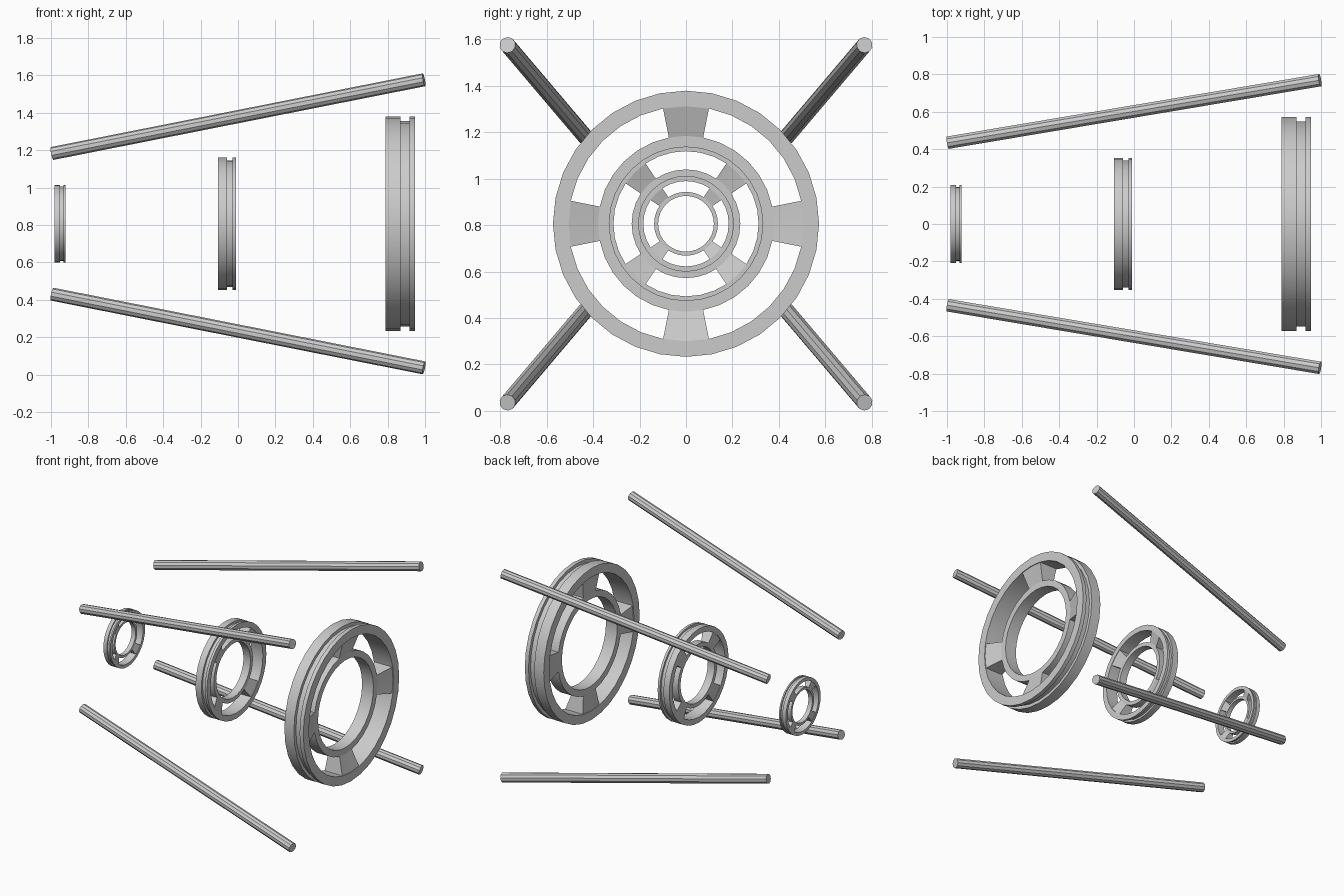
import bpy, bmesh, math
from mathutils import Vector

if "Cube" in bpy.data.objects:
    bpy.data.objects.remove(bpy.data.objects["Cube"])

CZ = 0.806      # height of the common axis
SEG = 32        # ring facets
W = 0.275       # ring width for unit radius


def finish(bm, name, smooth):
    bmesh.ops.recalc_face_normals(bm, faces=bm.faces[:])
    me = bpy.data.meshes.new(name)
    bm.to_mesh(me)
    bm.free()
    ob = bpy.data.objects.new(name, me)
    bpy.context.collection.objects.link(ob)
    if smooth:
        bpy.ops.object.select_all(action='DESELECT')
        ob.select_set(True)
        bpy.context.view_layer.objects.active = ob
        bpy.ops.object.shade_smooth_by_angle(angle=math.radians(20))
    return ob


def section(bm, profile, k):
    a = 2 * math.pi * k / SEG
    return [bm.verts.new((x, r * math.cos(a), r * math.sin(a))) for x, r in profile]


def revolve(bm, profile):
    loops = [section(bm, profile, k) for k in range(SEG)]
    n = len(profile)
    for k in range(SEG):
        a, b = loops[k], loops[(k + 1) % SEG]
        for i in range(n):
            j = (i + 1) % n
            bm.faces.new((a[i], a[j], b[j], b[i]))


def ring(name, x0, radius, turn):
    bm = bmesh.new()
    # grooved outer rim
    revolve(bm, [(0, 0.883), (0, 1), (0.138, 1), (0.138, 0.957), (0.222, 0.957),
                 (0.222, 1), (W, 1), (W, 0.883)])
    # recessed inner hub
    revolve(bm, [(0.03, 0.577), (0.03, 0.661), (W - 0.08, 0.661), (W - 0.08, 0.577)])
    # four dished spokes, each two facets wide
    spoke = [(0.03, 0.661), (0.01, 0.883), (W - 0.01, 0.883), (W - 0.08, 0.661)]
    for q in range(4):
        mid = q * SEG // 4 + turn
        loops = [section(bm, spoke, mid + d) for d in (-1, 0, 1)]
        for a, b in zip(loops, loops[1:]):
            bm.faces.new((a[0], a[1], b[1], b[0]))
            bm.faces.new((a[2], a[3], b[3], b[2]))
        bm.faces.new(loops[0])
        bm.faces.new(loops[2])
    for v in bm.verts:
        v.co = v.co * radius + Vector((x0, 0, CZ))
    finish(bm, name, True)


ring("large_ring", 0.789, 0.573, 0)
ring("middle_ring", -0.108, 0.354, SEG // 8)
ring("small_ring", -0.98, 0.208, SEG // 8)


# four flared guide rods
def rod(name, sy, sz):
    p = Vector((-0.994, sy * 0.435, CZ + sz * 0.376))
    q = Vector((0.994, sy * 0.769, CZ + sz * 0.770))
    bm = bmesh.new()
    bmesh.ops.create_cone(bm, cap_ends=True, segments=10, radius1=0.035,
                          radius2=0.035, depth=(q - p).length)
    mat = (q - p).to_track_quat('Z', 'Y').to_matrix().to_4x4()
    mat.translation = (p + q) / 2
    bmesh.ops.transform(bm, matrix=mat, verts=bm.verts[:])
    finish(bm, name, False)


for sy, side in ((-1, "front"), (1, "back")):
    for sz, level in ((-1, "lower"), (1, "upper")):
        rod(f"{side}_{level}_rod", sy, sz)
